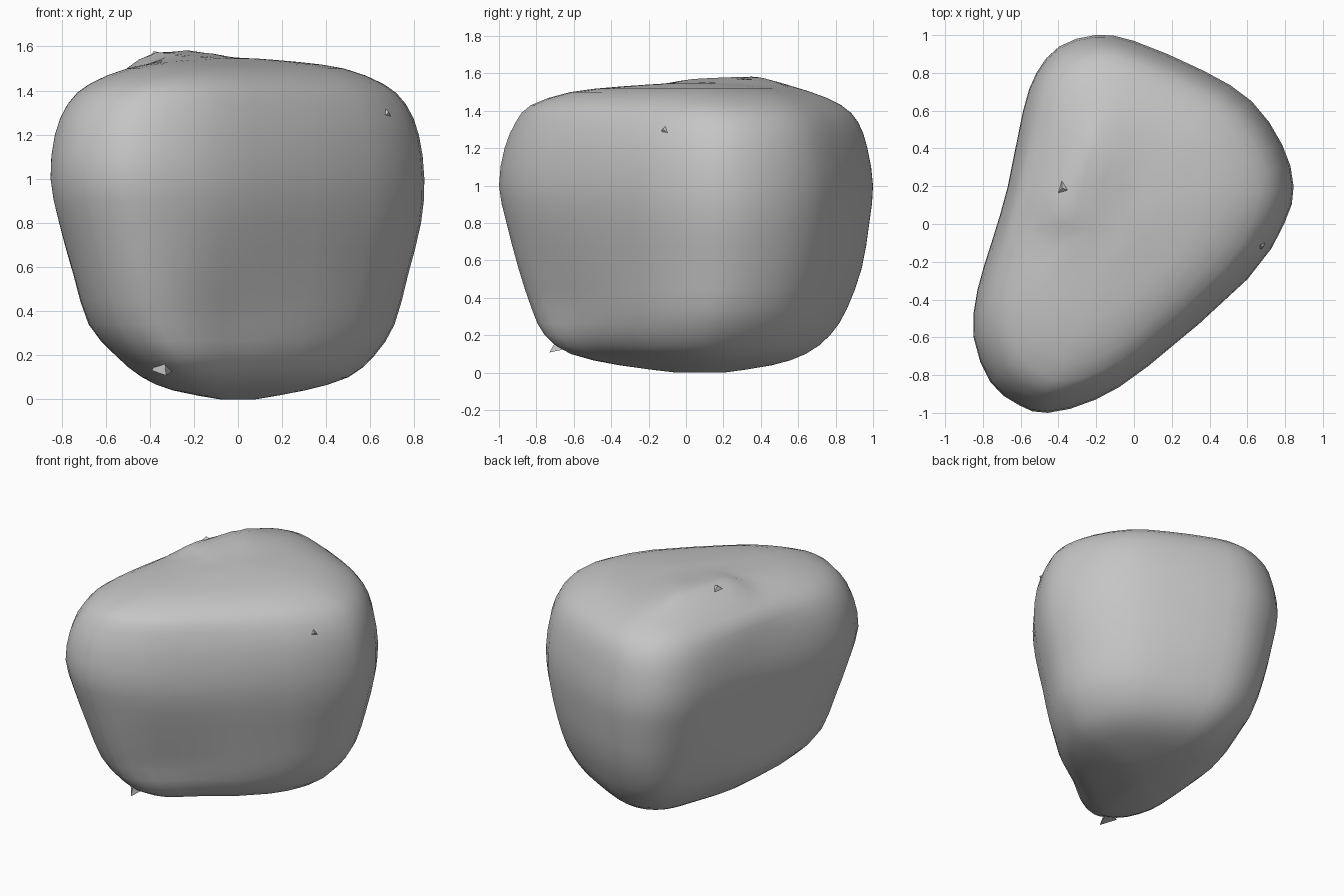
import bpy
import bmesh
import math
from mathutils import Vector

cube = bpy.data.objects.get("Cube")
if cube:
    bpy.data.objects.remove(cube, do_unlink=True)


def make_material(name, value):
    mat = bpy.data.materials.new(name)
    mat.use_nodes = True
    colour = (value, value, value, 1)
    mat.diffuse_color = colour
    mat.node_tree.nodes["Principled BSDF"].inputs["Base Color"].default_value = colour
    return mat


def spline(points, steps, closed):
    """Smooth curve through every control point, in any dimension."""
    count = len(points)
    result = []

    def pick(i):
        return points[i % count] if closed else points[max(0, min(count - 1, i))]

    for i in range(count if closed else count - 1):
        a, b, c, d = (pick(i + k) for k in (-1, 0, 1, 2))
        for s in range(steps):
            t = s / steps
            result.append([
                q + t / 2 * (r - p + t * (2 * p - 5 * q + 4 * r - w + t * (3 * (q - r) + w - p)))
                for p, q, r, w in zip(a, b, c, d)])
    if not closed:
        result.append(list(points[-1]))
    return result


def falloff(x, y, centre, radius):
    return math.exp(-((Vector((x, y)) - Vector(centre)).length / radius) ** 2)


def swell(x, y, z):
    """Fill out the left flank and trim the front flank near the base."""
    base = max(0, min(1, (.85 - z) / .5))
    shoulder = math.exp(-((z - 1.47) / .12) ** 2)
    flank = (.1 * base + .06 * shoulder) * falloff(x, y, (-.68, .12), .4)
    trim = .07 * base * falloff(x, y, (0, -.8), .35)
    return x - flank - .7 * trim, y + .3 * flank + .7 * trim


def ridge_height(x, y):
    """Low crest across the top, falling away faster on its outer side."""
    start, end = Vector((-.4, .1)), Vector((-.27, .36))
    point, axis = Vector((x, y)), end - start
    t = max(0, min(1, (point - start).dot(axis) / axis.length_squared))
    offset = point - start - axis * t
    width = .11 if offset.x < 0 else .2
    return .055 * math.exp(-(offset.length / width) ** 2)


# Plan outline, rounded triangle with long diagonal face
OUTLINE = [
    (.84, .2), (.78, .42), (.62, .65), (.37, .81), (0, .97), (-.2, 1),
    (-.39, .94), (-.51, .8), (-.58, .6), (-.66, .2), (-.74, -.08),
    (-.82, -.35), (-.84, -.6), (-.75, -.84), (-.6, -.96), (-.45, -1),
    (-.2, -.93), (.08, -.75), (.6, -.29), (.79, 0),
]

# Levels: height, then left, right, front and back limits
LEVELS = [
    (0, -.08, .08, -.05, .2), (.04, -.29, .3, -.36, .46),
    (.1, -.43, .5, -.62, .64), (.2, -.55, .62, -.76, .77),
    (.34, -.67, .71, -.83, .86), (.56, -.74, .77, -.9, .94),
    (.8, -.81, .83, -.96, .98), (1, -.85, .845, -1, 1),
    (1.2, -.83, .82, -.97, .97), (1.34, -.77, .76, -.91, .92),
    (1.43, -.67, .66, -.83, .83), (1.5, -.5, .48, -.62, .66),
    (1.53, -.33, .27, -.35, .47), (1.545, -.12, .08, -.1, .2),
]

stone = make_material("stone grey", .56)

# Boulder body: outline fitted to each level and skinned
outline = spline(OUTLINE, 2, True)
low = [min(p[k] for p in outline) for k in (0, 1)]
high = [max(p[k] for p in outline) for k in (0, 1)]
bm = bmesh.new()
rings = []
for z, left, right, front, back in spline(LEVELS, 2, False):
    ring = []
    for point in outline:
        px, py = swell(*point, z)
        x = left + (right - left) * (px - low[0]) / (high[0] - low[0])
        y = front + (back - front) * (py - low[1]) / (high[1] - low[1])
        lift = ridge_height(x, y) if z > 1.45 else 0
        ring.append(bm.verts.new((x, y, max(0, z) + lift)))
    rings.append(ring)
for lower, upper in zip(rings, rings[1:]):
    for i in range(len(lower)):
        j = (i + 1) % len(lower)
        bm.faces.new((lower[i], lower[j], upper[j], upper[i]))
# Close both ends with fans
for ring in (rings[0], rings[-1]):
    centre = sum((v.co for v in ring), Vector()) / len(ring)
    hub = bm.verts.new(centre)
    for i in range(len(ring)):
        bm.faces.new((ring[i], ring[(i + 1) % len(ring)], hub))
bmesh.ops.recalc_face_normals(bm, faces=bm.faces)
for face in bm.faces:
    face.smooth = True
mesh = bpy.data.meshes.new("boulder")
bm.to_mesh(mesh)
bm.free()
boulder = bpy.data.objects.new("boulder", mesh)
boulder.data.materials.append(stone)
bpy.context.collection.objects.link(boulder)


# Sharp little chips standing out of the surface
def add_chip(name, origin, direction, radius, length):
    direction = Vector(direction).normalized()
    found, spot, normal, index = boulder.closest_point_on_mesh(Vector(origin))
    bpy.ops.mesh.primitive_cone_add(
        vertices=3, radius1=radius, radius2=0, depth=length,
        location=spot + direction * length * .2,
        rotation=direction.to_track_quat('Z', 'Y').to_euler())
    chip = bpy.context.object
    chip.name = name
    chip.data.materials.append(stone)


add_chip("lower_front_chip", (-.34, -.68, .12), (.1, -.7, -.4), .06, .1)
add_chip("top_chip", (-.38, .19, 1.57), (-.3, .1, 1), .05, .03)
add_chip("side_chip", (.68, -.12, 1.3), (.7, -.6, .4), .03, .02)
